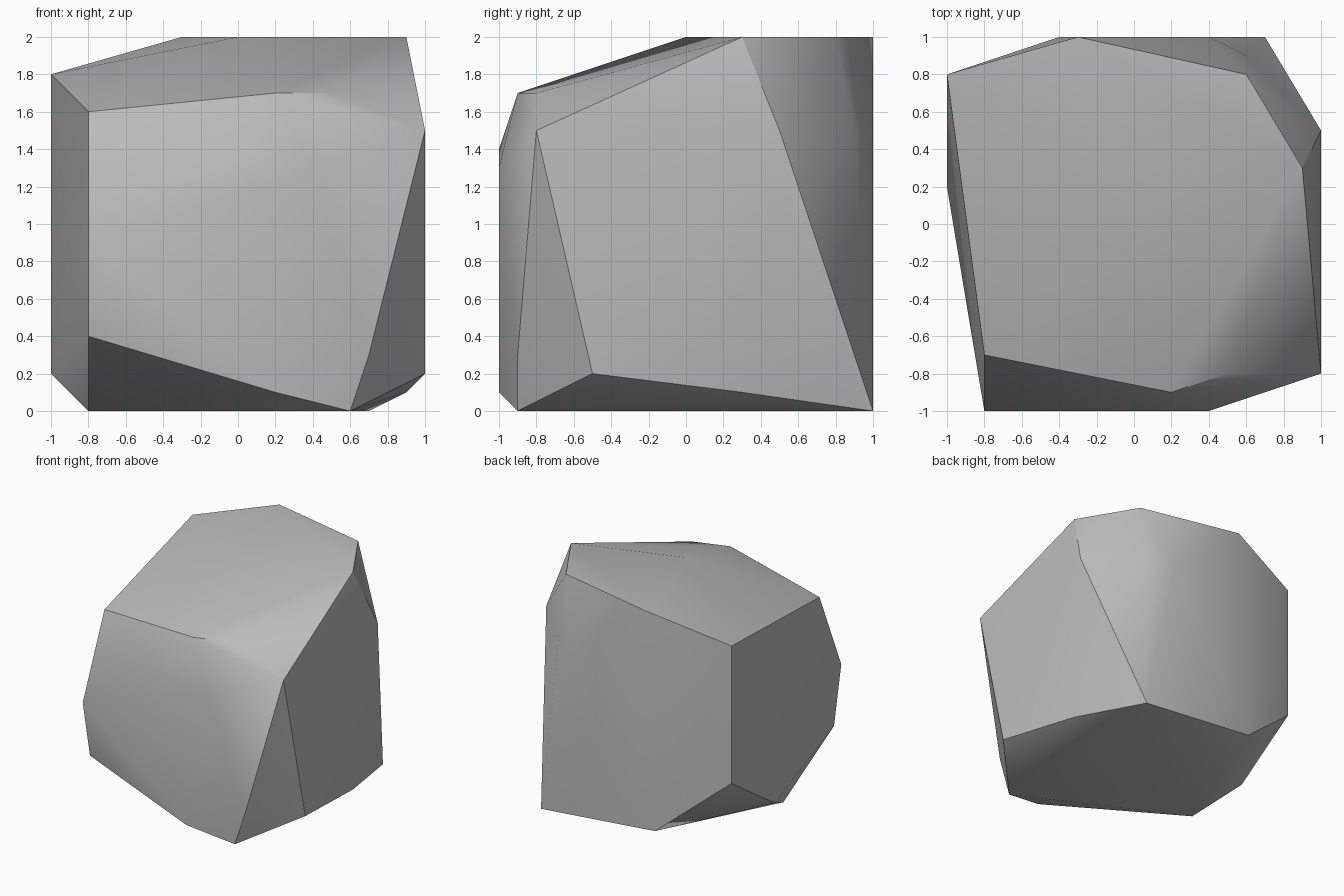
import bpy
import bmesh
import math

# Remove the default cube
default_cube = bpy.data.objects.get("Cube")
if default_cube:
    bpy.data.objects.remove(default_cube, do_unlink=True)


def make_material(name, colour):
    material = bpy.data.materials.new(name)
    material.use_nodes = True
    material.diffuse_color = colour
    shader = next(n for n in material.node_tree.nodes if n.type == "BSDF_PRINCIPLED")
    shader.inputs["Base Color"].default_value = colour
    return material


def make_hull(name, points, material):
    """Wrap a convex shell around the corner points."""
    bm = bmesh.new()
    for point in points:
        bm.verts.new(point)
    result = bmesh.ops.convex_hull(bm, input=bm.verts[:])
    unused = {v for v in result["geom_interior"] + result["geom_unused"]
              if isinstance(v, bmesh.types.BMVert)}
    bmesh.ops.delete(bm, geom=list(unused), context="VERTS")
    bmesh.ops.recalc_face_normals(bm, faces=bm.faces[:])
    mesh = bpy.data.meshes.new(name)
    bm.to_mesh(mesh)
    bm.free()
    mesh.materials.append(material)
    rock = bpy.data.objects.new(name, mesh)
    bpy.context.collection.objects.link(rock)
    return rock


# Corners of the boulder, grouped by the side they shape
crown = [(-1, .8, 1.8), (-.3, 1, 2), (.6, .8, 2), (.9, .3, 2), (0, 0, 2),
         (.5, -.8, 1.7), (.2, -.9, 1.7), (-.8, -.7, 1.6)]
front = [(0, -1, 1.4), (.4, -1, 1.3), (-.8, -1, .9), (-.8, -.9, .4),
         (.2, -1, .1), (.7, -.9, .3)]
left_side = [(1, -.8, 1.5), (1, .5, 1.5), (1, -.5, .2), (.9, .3, .1)]
back = [(.6, .9, 1.5), (.4, 1, 1.4), (-.4, 1, .1)]
right_side = [(-1, .8, .6), (-1, .2, .2)]
base = [(.6, -.9, 0), (.7, 1, 0), (-.8, -.2, 0)]

stone = make_material("stone_grey", (.5, .5, .5, 1))
boulder = make_hull("boulder", crown + front + left_side + back + right_side + base, stone)

# Smooth the gentle facets and keep the strong ridges sharp
bpy.ops.object.select_all(action="DESELECT")
boulder.select_set(True)
bpy.context.view_layer.objects.active = boulder
bpy.ops.object.shade_smooth_by_angle(angle=math.radians(30))
